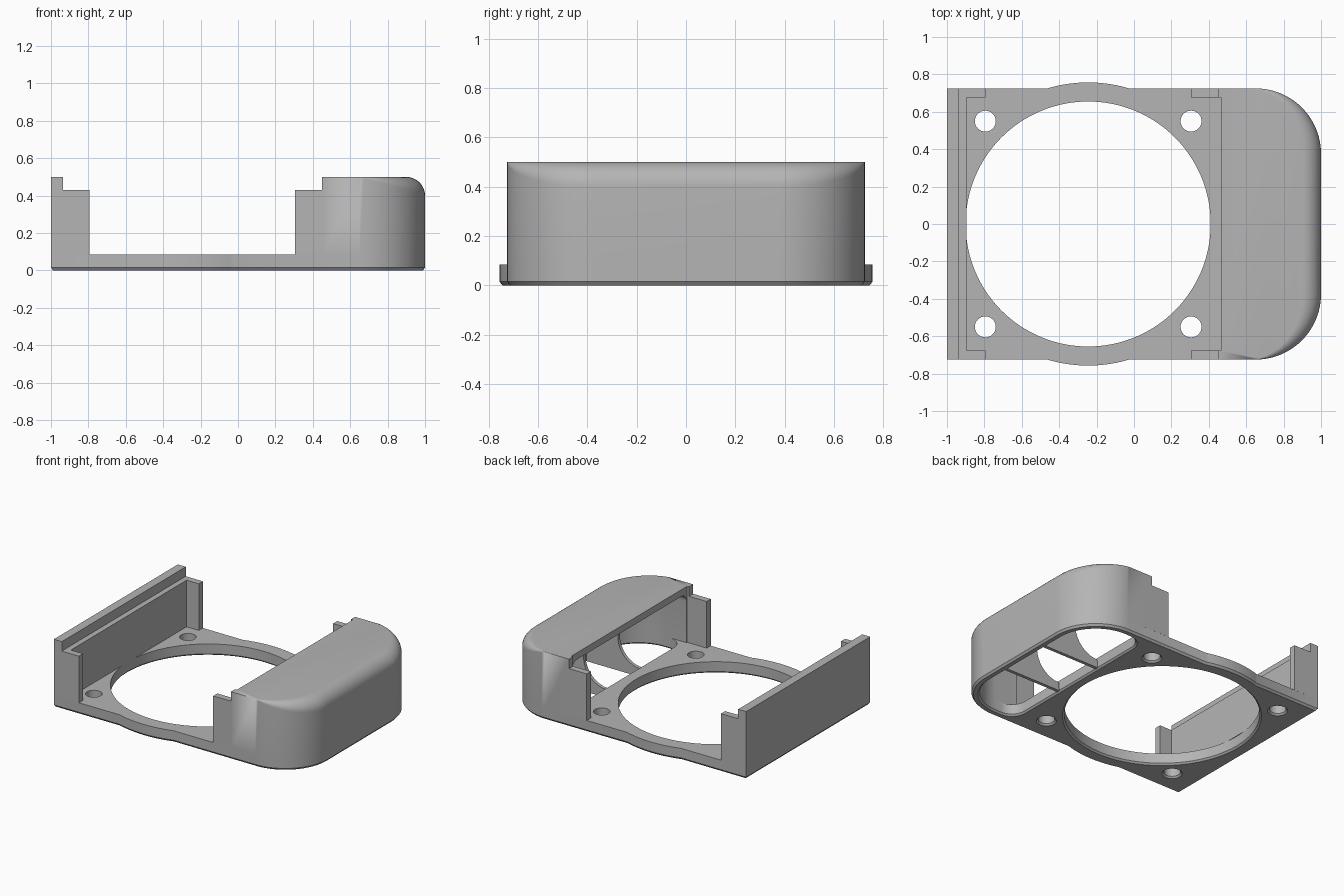
import bpy, bmesh
from math import sin, cos, pi, radians
from mathutils import Vector, Matrix

cube = bpy.data.objects.get("Cube")
if cube:
    bpy.data.objects.remove(cube, do_unlink=True)

grey = bpy.data.materials.new("plain grey")
grey.use_nodes = True
grey.diffuse_color = (0.46, 0.46, 0.46, 1)
grey.node_tree.nodes["Principled BSDF"].inputs["Base Color"].default_value = grey.diffuse_color

# Main sizes
HALF_Y, CORNER, PLATE, TOP, LEDGE = 0.725, 0.35, 0.085, 0.5, 0.43
FAN_X, FAN_R = -0.245, 0.655


def arc(cx, cy, r, start, end, n=24):
    """Points on an arc, angles in degrees."""
    angles = [radians(start + (end - start) * i / n) for i in range(n + 1)]
    return [(cx + r * cos(a), cy + r * sin(a)) for a in angles]


def inward(points, i):
    """Mitred inward direction at a corner of an anticlockwise outline."""
    p, q, r = (Vector(points[(i + k) % len(points)]) for k in (-1, 0, 1))
    a, b = (q - p).normalized(), (r - q).normalized()
    na, nb = Vector((-a.y, a.x)), Vector((-b.y, b.x))
    return (na + nb) / (1 + na.dot(nb))


def loft(name, points, levels, upright=False):
    """Stack inset copies of an outline; a level is (inset, z) or a function of the point."""
    bm = bmesh.new()
    rings = []
    for level in levels:
        ring = []
        for i, p in enumerate(points):
            inset, z = level(p) if callable(level) else level
            q = Vector(p) + inward(points, i) * inset
            ring.append(bm.verts.new((q.x, q.y, z)))
        rings.append(ring)
    n = len(points)
    for low, high in zip(rings, rings[1:]):
        for i in range(n):
            j = (i + 1) % n
            bm.faces.new((low[i], low[j], high[j], high[i]))
    bm.faces.new(rings[0][::-1])
    bm.faces.new(rings[-1])
    bmesh.ops.remove_doubles(bm, verts=bm.verts[:], dist=1e-5)
    if upright:
        bm.transform(Matrix.Rotation(pi / 2, 4, "X"))
    bmesh.ops.recalc_face_normals(bm, faces=bm.faces[:])
    mesh = bpy.data.meshes.new(name)
    bm.to_mesh(mesh)
    bm.free()
    mesh.materials.append(grey)
    obj = bpy.data.objects.new(name, mesh)
    bpy.context.collection.objects.link(obj)
    return obj


def box(name, x0, x1, y0, y1, z0, z1):
    return loft(name, [(x0, y0), (x1, y0), (x1, y1), (x0, y1)], [(0, z0), (0, z1)])


def activate(obj):
    bpy.ops.object.select_all(action="DESELECT")
    obj.select_set(True)
    bpy.context.view_layer.objects.active = obj


def cut(obj, cutters):
    for cutter in cutters:
        cutter.hide_render = True
        mod = obj.modifiers.new("cut", "BOOLEAN")
        mod.operation, mod.solver, mod.object = "DIFFERENCE", "EXACT", cutter
        activate(obj)
        bpy.ops.object.modifier_apply(modifier=mod.name)
        bpy.data.objects.remove(cutter, do_unlink=True)


def rounded_end(x0, inset=0):
    """Outline of the hood end: square at x0, rounded at the far corners."""
    y, r, cx = HALF_Y - inset, CORNER - inset, 1 - CORNER
    cy = HALF_Y - CORNER
    return [(x0, -y)] + arc(cx, -cy, r, -90, 0) + arc(cx, cy, r, 0, 90) + [(x0, y)]


# Base plate with a bulge either side of the fan hole and a chamfered underside
bulge = arc(FAN_X, 0, 0.757, -107, -73)
outline = [(-1, -HALF_Y)] + bulge + rounded_end(0.45)[1:-1]
outline += [(x, -y) for x, y in bulge[::-1]] + [(-1, HALF_Y)]
base = loft("base_plate", outline, [(0.012, 0), (0, 0.015), (0, PLATE)])

# Fan hole, screw holes and outlet slot, all with a flared lower edge
flare = [(-0.024, -0.012), (0, 0.012), (0, 0.2)]
holes = [loft("fan_hole", arc(FAN_X, 0, FAN_R, 0, 360, 128)[:-1], flare)]
for x in (-0.795, 0.305):
    for y in (-0.55, 0.55):
        holes.append(loft("screw_hole", arc(x, y, 0.056, 0, 360, 32)[:-1], flare))
slot_in = 0.055
slot = rounded_end(0.5, slot_in)[1:-1]
slot_y = HALF_Y - slot_in
slot += arc(0.6, slot_y - 0.11, 0.11, 90, 180, 10) + arc(0.6, 0.11 - slot_y, 0.11, 180, 270, 10)
holes.append(loft("outlet_slot", slot, flare))
cut(base, holes)


# Hood, whose top rounding fades out around the corners
def rounding(angle):
    def level(p):
        r = max(0, 0.1 * (p[0] - 1 + CORNER) / CORNER)
        return r * (1 - cos(angle)), TOP - r + r * sin(angle)
    return level


steps = [rounding(pi / 2 * i / 10) for i in range(11)]
hood = loft("duct_hood", rounded_end(0.45), [(0, PLATE)] + steps)
inner = [(0.06 * (1 - cos(a)), 0.39 + 0.06 * sin(a)) for a in [pi / 2 * i / 8 for i in range(9)]]
cavity = loft("cavity", rounded_end(0.3, slot_in), [(0, 0)] + inner)
recess = box("mouth_recess", 0.3, 0.465, -0.677, 0.677, 0, 0.7)
cut(hood, [cavity, recess])

# Stepped end wall
wall = [(-1, PLATE), (-0.895, PLATE), (-0.895, LEDGE), (-0.935, LEDGE), (-0.935, TOP), (-1, TOP)]
loft("end_wall", wall, [(0, -HALF_Y), (0, HALF_Y)], upright=True)

# Side tabs and curved air guides, one pair on each side
for side, s in (("left", 1), ("right", -1)):
    y0, y1 = sorted((s * 0.677, s * HALF_Y))
    box(side + "_end_tab", -0.895, -0.795, y0, y1, PLATE, LEDGE)
    box(side + "_hood_tab", 0.305, 0.45, y0, y1, PLATE, LEDGE)
    guide = [(0.495, 0.004), (0.955, 0.004), (0.955, 0.455), (0.5, 0.455)]
    guide += arc(0.5, 0.255, 0.19, 90, -90)
    loft(side + "_air_guide", guide, [(0, s * 0.2 - 0.012), (0, s * 0.2 + 0.012)], upright=True)

# Smooth the curved faces, keeping edges sharp
for obj in list(bpy.context.collection.objects):
    if obj.type == "MESH" and obj.data.materials and obj.data.materials[0] == grey:
        activate(obj)
        bpy.ops.object.shade_smooth_by_angle(angle=radians(30))
